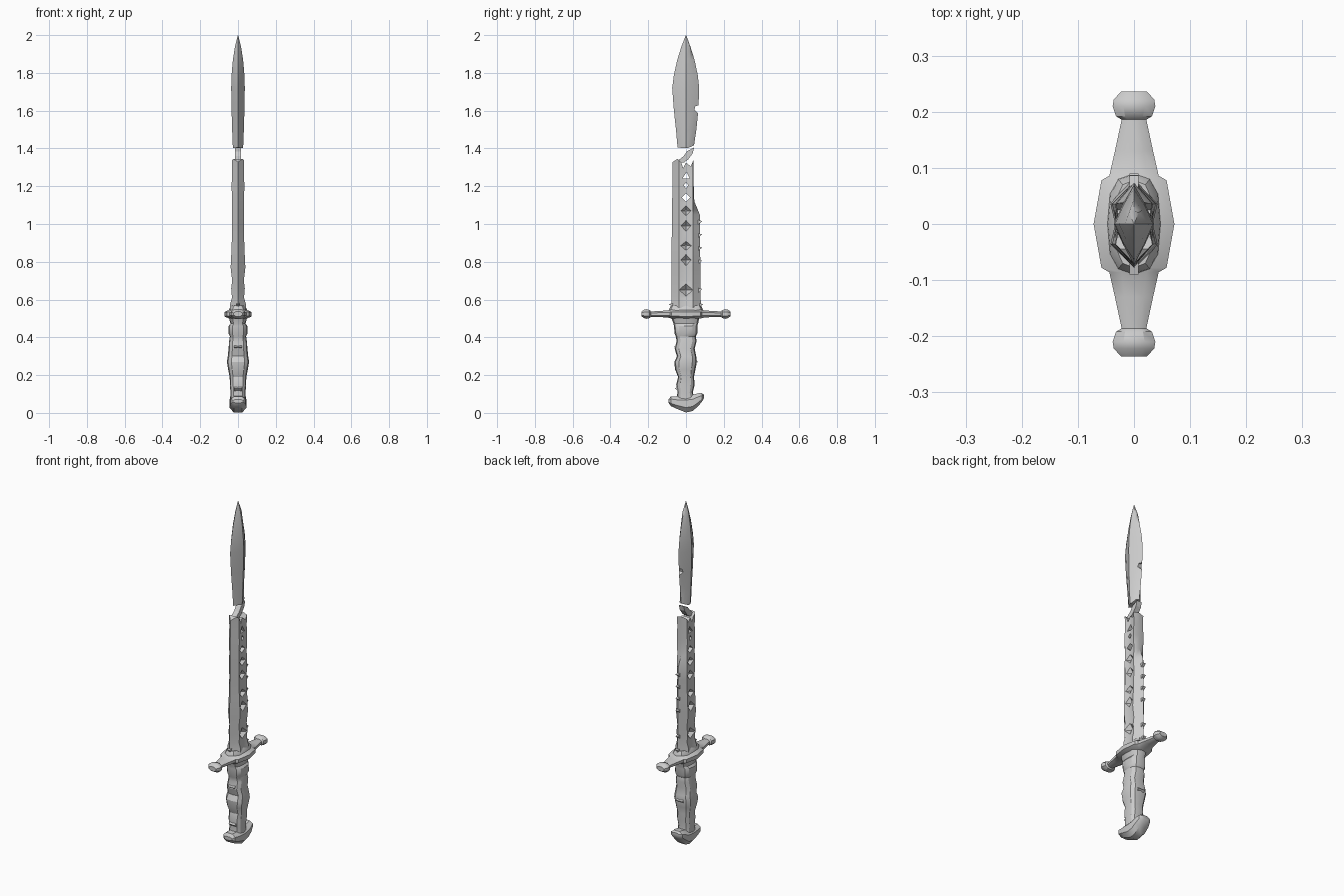
import bpy, bmesh, math
from mathutils import Vector


def loft(name, rings, smooth=35):
    """Skin a list of equal-length point rings and cap both ends."""
    bm = bmesh.new()
    vs = [[bm.verts.new(p) for p in r] for r in rings]
    n = len(rings[0])
    for a, b in zip(vs, vs[1:]):
        for i in range(n):
            j = (i + 1) % n
            bm.faces.new((a[i], a[j], b[j], b[i]))
    bm.faces.new(vs[0][::-1])
    bm.faces.new(vs[-1])
    bmesh.ops.recalc_face_normals(bm, faces=bm.faces)
    me = bpy.data.meshes.new(name)
    bm.to_mesh(me)
    bm.free()
    ob = bpy.data.objects.new(name, me)
    bpy.context.collection.objects.link(ob)
    bpy.ops.object.select_all(action='DESELECT')
    ob.select_set(True)
    bpy.context.view_layer.objects.active = ob
    if smooth:
        bpy.ops.object.shade_smooth_by_angle(angle=math.radians(smooth))
    return ob


def prism(name, pts, x0=-0.1, x1=0.1, s0=1.0, s1=1.0):
    """Extrude a y-z outline along x, scaling each end about its middle."""
    cy = sum(p[0] for p in pts) / len(pts)
    cz = sum(p[1] for p in pts) / len(pts)
    return loft(name, [[(x, cy + (y - cy) * s, cz + (z - cz) * s) for y, z in pts]
                       for x, s in ((x0, s0), (x1, s1))], 0)


def cut(target, cutter):
    m = target.modifiers.new("cut", 'BOOLEAN')
    m.operation = 'DIFFERENCE'
    m.solver = 'EXACT'
    m.object = cutter
    bpy.context.view_layer.objects.active = target
    bpy.ops.object.modifier_apply(modifier=m.name)
    bpy.data.objects.remove(cutter, do_unlink=True)


def blade_ring(z, yl, yr, t, mid, sh):
    """Eight-point blade section: thin edges, shoulders, centre line."""
    l, r = max(-0.036, yl * 0.55), min(0.036, yr * 0.9 if yr < 0.045 else yr * 0.55)
    return [(0, yl, z), (t * sh, l, z), (t * mid, 0, z), (t * sh, r, z),
            (0, yr, z), (-t * sh, r, z), (-t * mid, 0, z), (-t * sh, l, z)]


def oval_ring(z, hx, yl, yr, n=12, p=0.75):
    """Rounded-square ring in the x-y plane."""
    cy, hy = (yl + yr) / 2, (yr - yl) / 2
    out = []
    for i in range(n):
        a = 2 * math.pi * i / n
        c, s = math.cos(a), math.sin(a)
        out.append((hx * math.copysign(abs(c) ** p, c), cy + hy * math.copysign(abs(s) ** p, s), z))
    return out


# upper blade: plain diamond section leading to the point
upper = [(1.395, -0.044, 0.040, 0.026), (1.42, -0.046, 0.043, 0.028), (1.5, -0.053, 0.055, 0.031),
         (1.6, -0.064, 0.065, 0.034), (1.72, -0.073, 0.070, 0.036), (1.79, -0.064, 0.062, 0.034),
         (1.87, -0.046, 0.045, 0.027), (1.94, -0.024, 0.023, 0.016), (2.0, -0.001, 0.001, 0.001)]
top = loft("blade_upper", [blade_ring(*s, 1.0, 0.55) for s in upper])
cut(top, prism("notch", [(0.045, 1.605), (0.05, 1.625), (0.09, 1.63), (0.09, 1.59), (0.066, 1.585)]))
cut(top, prism("snapped_end", [(-0.06, 1.385), (0.06, 1.385), (0.05, 1.42), (0.01, 1.402), (-0.06, 1.405)]))

# loose splinter bridging the break
prism("blade_splinter", [(0.043, 1.405), (0.036, 1.375), (0.01, 1.34), (-0.012, 1.325),
                         (-0.055, 1.325), (-0.012, 1.36), (0.005, 1.385)], -0.016, 0.016)

# lower blade: broad edges with a sunken fuller
lower = [(0.54, -0.088, 0.088, 0.042), (0.575, -0.078, 0.080, 0.042), (0.61, -0.077, 0.077, 0.032),
         (0.66, -0.077, 0.076, 0.036), (0.70, -0.077, 0.076, 0.031), (0.77, -0.077, 0.076, 0.039),
         (0.87, -0.076, 0.075, 0.034), (0.98, -0.075, 0.075, 0.031), (1.05, -0.074, 0.073, 0.033),
         (1.12, -0.073, 0.044, 0.031), (1.20, -0.072, 0.041, 0.034), (1.27, -0.071, 0.040, 0.031),
         (1.345, -0.071, 0.040, 0.033)]
low = loft("blade_lower", [blade_ring(*s, 0.8, 1.0) for s in lower])
cut(low, prism("break_line", [(-0.08, 1.322), (-0.045, 1.345), (-0.025, 1.325), (-0.015, 1.295),
                              (0.0, 1.325), (0.025, 1.305), (0.038, 1.335), (0.06, 1.37), (-0.08, 1.37)]))


def diamond(z, w, h):
    return [(0, z - h), (w, z), (0, z + h), (-w, z)]


# pierced holes near the break, then sunken diamonds down both faces
cut(low, prism("hole", [(-0.02, 1.24), (0.02, 1.24), (0.003, 1.275)]))
for z, w, h in ((1.205, 0.012, 0.016), (1.14, 0.022, 0.022)):
    cut(low, prism("hole", diamond(z, w, h)))
for z, w, h in ((1.07, 0.03, 0.034), (0.99, 0.03, 0.038), (0.885, 0.03, 0.03),
                (0.81, 0.026, 0.034), (0.65, 0.034, 0.042)):
    for s in (1, -1):
        cut(low, prism("recess", diamond(z, w, h), 0.006 * s, 0.045 * s, 0.15, 1.35))

# thorns along the cutting edge
for i, (z, y) in enumerate(((1.01, 0.074), (0.94, 0.074), (0.87, 0.074), (0.80, 0.074),
                            (0.65, 0.075), (0.57, 0.078), (0.57, -0.078))):
    s = math.copysign(1, y)
    prism("edge_thorn_%d" % i, [(y - 0.015 * s, z - 0.018), (y + 0.012 * s, z + 0.006),
                                (y - 0.015 * s, z + 0.012)], -0.008, 0.008)

# raised collar where the blade meets the guard
loft("blade_collar", [oval_ring(0.53, 0.05, -0.092, 0.092), oval_ring(0.552, 0.046, -0.088, 0.088),
                      oval_ring(0.568, 0.034, -0.078, 0.078)])

# crossguard: one half mirrored through the section list
half = [(0.0, 0.072, 0.495, 0.550), (0.078, 0.058, 0.500, 0.547), (0.086, 0.044, 0.503, 0.544),
        (0.13, 0.034, 0.507, 0.540), (0.186, 0.022, 0.509, 0.537), (0.192, 0.032, 0.502, 0.544),
        (0.210, 0.038, 0.498, 0.549), (0.222, 0.036, 0.502, 0.546), (0.236, 0.023, 0.511, 0.536)]


def guard_ring(y, hx, z0, z1):
    m, q = (z0 + z1) / 2, (z1 - z0) * 0.22
    return [(hx, y, m - q), (hx, y, m + q), (hx * 0.5, y, z1), (-hx * 0.5, y, z1),
            (-hx, y, m + q), (-hx, y, m - q), (-hx * 0.5, y, z0), (hx * 0.5, y, z0)]


loft("crossguard", [guard_ring(-y, *r) for y, *r in half[:0:-1]] + [guard_ring(*h) for h in half])

# gnarled grip
grip = [(0.07, 0.040, -0.05, 0.045), (0.11, 0.040, -0.045, 0.036), (0.15, 0.043, -0.052, 0.046),
        (0.19, 0.044, -0.042, 0.042), (0.23, 0.052, -0.058, 0.050), (0.27, 0.059, -0.062, 0.058),
        (0.30, 0.054, -0.048, 0.054), (0.34, 0.050, -0.060, 0.046), (0.38, 0.047, -0.050, 0.056),
        (0.405, 0.043, -0.054, 0.052), (0.42, 0.050, -0.060, 0.060), (0.46, 0.050, -0.064, 0.060),
        (0.472, 0.040, -0.066, 0.064), (0.51, 0.050, -0.080, 0.072)]
loft("grip", [oval_ring(*g) for g in grip], 30)

# small thumb ridges on the grip
for i, (z, y) in enumerate(((0.27, 0.05), (0.13, -0.045), (0.35, -0.05))):
    s = math.copysign(1, y)
    prism("grip_ridge_%d" % i, [(y - 0.02 * s, z - 0.03), (y + 0.014 * s, z), (y - 0.02 * s, z + 0.02)],
          -0.02, 0.02)

# winged pommel, tilted up on one side
pommel = [(-0.092, 0.026, 0.052, 0.072), (-0.080, 0.038, 0.036, 0.088), (-0.05, 0.043, 0.022, 0.088),
          (0.0, 0.045, 0.002, 0.094), (0.035, 0.044, 0.010, 0.096), (0.065, 0.042, 0.036, 0.104),
          (0.085, 0.036, 0.060, 0.104), (0.095, 0.022, 0.078, 0.096)]
loft("pommel", [guard_ring(*p) for p in pommel])
